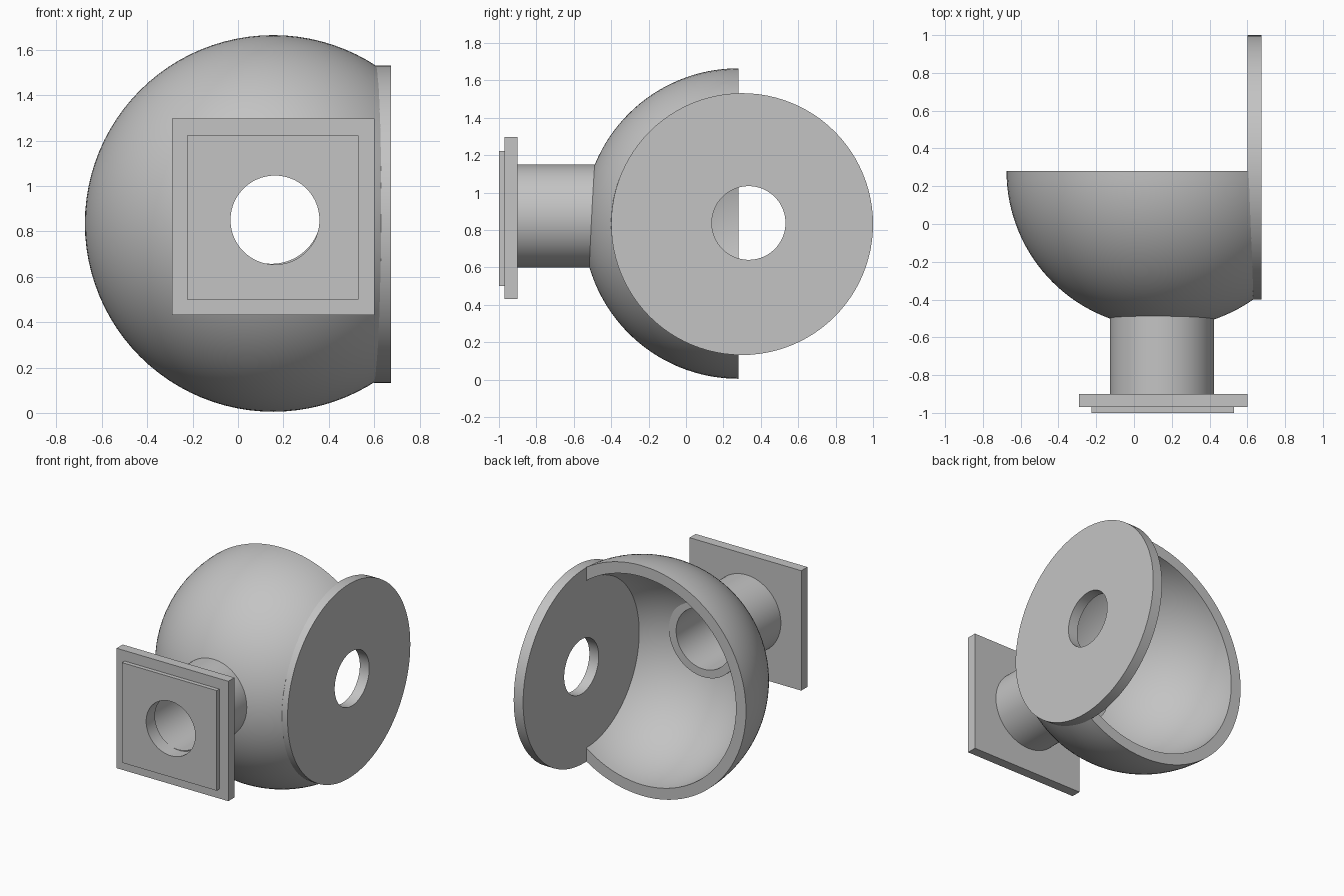
import bpy
import bmesh
from math import pi, sin, cos, radians
from mathutils import Vector, Matrix

if "Cube" in bpy.data.objects:
    bpy.data.objects.remove(bpy.data.objects["Cube"])

grey = bpy.data.materials.new("plain grey")
grey.use_nodes = True
grey.diffuse_color = (0.55, 0.55, 0.55, 1)
grey.node_tree.nodes["Principled BSDF"].inputs["Base Color"].default_value = (0.55, 0.55, 0.55, 1)


def activate(obj):
    bpy.ops.object.select_all(action="DESELECT")
    obj.select_set(True)
    bpy.context.view_layer.objects.active = obj


def finish(obj, name):
    obj.name = name
    obj.data.materials.clear()
    obj.data.materials.append(grey)
    activate(obj)
    bpy.ops.object.shade_smooth_by_angle(angle=radians(30))
    return obj


def cylinder(axis, radius, depth, centre):
    rot = (pi / 2, 0, 0) if axis == "y" else (0, pi / 2, 0)
    bpy.ops.mesh.primitive_cylinder_add(vertices=96, radius=radius, depth=depth,
                                        location=centre, rotation=rot)
    return bpy.context.object


def box(low, high):
    low, high = Vector(low), Vector(high)
    bpy.ops.mesh.primitive_cube_add(size=1, location=(low + high) / 2)
    obj = bpy.context.object
    obj.scale = high - low
    bpy.ops.object.transform_apply(location=False, rotation=False, scale=True)
    return obj


def cut(obj, cutter):
    activate(obj)
    mod = obj.modifiers.new("cut", "BOOLEAN")
    mod.operation = "DIFFERENCE"
    mod.solver = "EXACT"
    mod.object = cutter
    bpy.ops.object.modifier_apply(modifier=mod.name)
    bpy.data.objects.remove(cutter)


def revolve(profile, centre, closed):
    """Spin (radius, y) points about the y axis through centre."""
    bm = bmesh.new()
    verts = [bm.verts.new((r, y, 0)) for r, y in profile]
    edges = [bm.edges.new(pair) for pair in zip(verts, verts[1:])]
    if closed:
        edges.append(bm.edges.new((verts[-1], verts[0])))
    bmesh.ops.spin(bm, geom=verts + edges, cent=(0, 0, 0), axis=(0, 1, 0),
                   angle=2 * pi, steps=96)
    bmesh.ops.remove_doubles(bm, verts=bm.verts, dist=0.0001)
    bmesh.ops.recalc_face_normals(bm, faces=bm.faces)
    mesh = bpy.data.meshes.new("revolved")
    bm.to_mesh(mesh)
    bm.free()
    obj = bpy.data.objects.new("revolved", mesh)
    obj.location = centre
    bpy.context.collection.objects.link(obj)
    return obj


# Hemispherical shell, open at the back
OUTER, INNER, STEPS = 0.83, 0.75, 32
angles = [pi / 2 * i / STEPS for i in range(STEPS + 1)]
profile = [(OUTER * sin(a), -OUTER * cos(a)) for a in angles]
profile += [(INNER * sin(a), -INNER * cos(a)) for a in reversed(angles)]
bowl = revolve(profile, (0.155, 0.28, 0.835), closed=False)
cut(bowl, box((0.63, -1, -0.5), (1.5, 1, 2)))
cut(bowl, cylinder("y", 0.255, 1, (0.148, -0.6, 0.875)))
finish(bowl, "hemisphere_shell")

# Round side plate with an off-centre hole
disc = cylinder("x", 0.70, 0.075, (0.6375, 0.30, 0.832))
cut(disc, cylinder("x", 0.197, 0.3, (0.6375, 0.335, 0.838)))
finish(disc, "side_disc")

# Hollow neck running into the shell
neck = revolve([(0.275, -0.90), (0.275, -0.41), (0.218, -0.41), (0.218, -0.90)],
               (0.148, 0, 0.875), closed=True)
finish(neck, "neck_pipe")

# Square front flange and its raised face
for name, low, high in (
        ("front_flange", (-0.29, -0.97, 0.432), (0.602, -0.90, 1.297)),
        ("flange_face", (-0.225, -1.0, 0.50), (0.53, -0.97, 1.222))):
    plate = box(low, high)
    cut(plate, cylinder("y", 0.196, 0.4, (0.163, -0.95, 0.85)))
    finish(plate, name)
